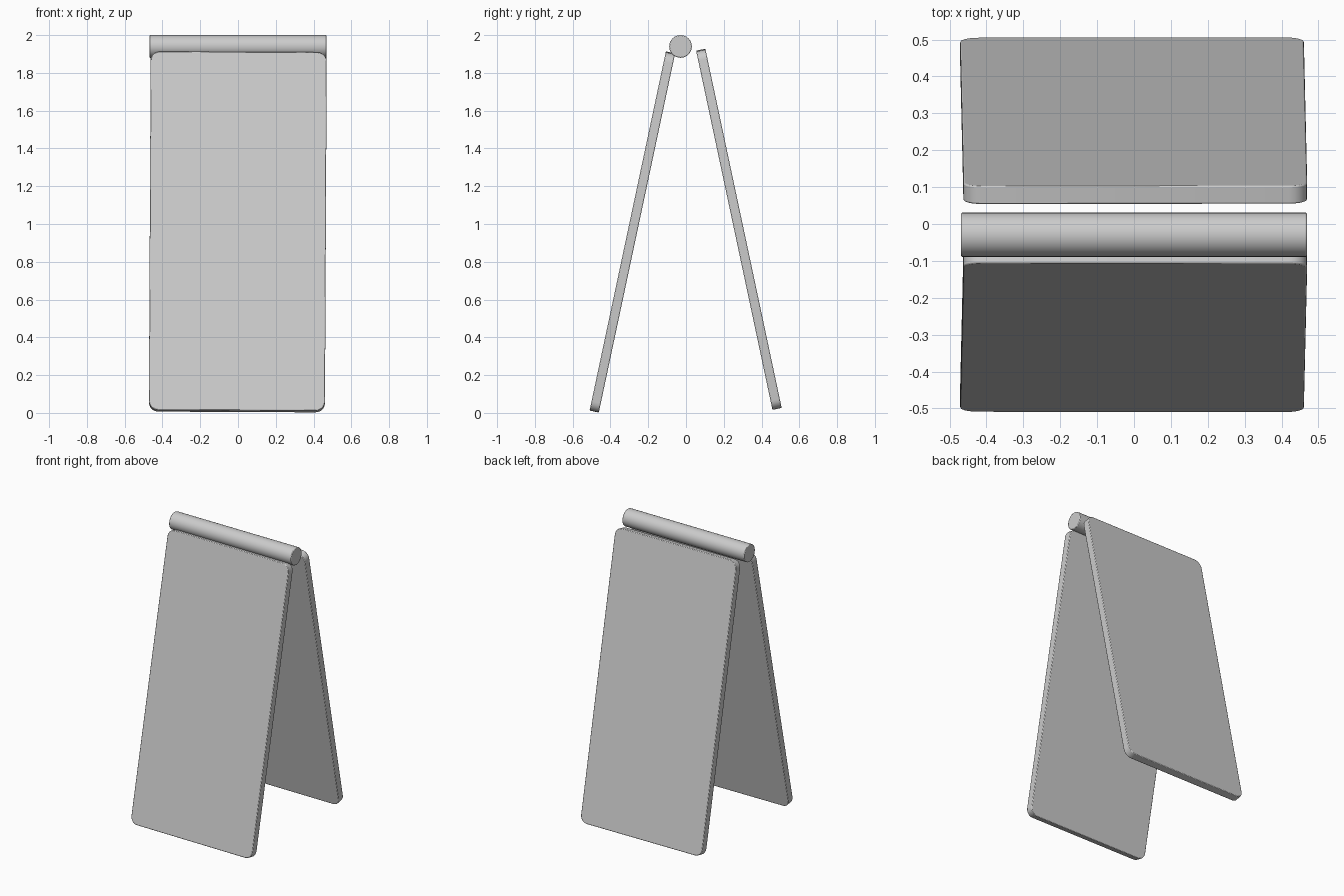
import bpy, bmesh, math
from mathutils import Matrix

if "Cube" in bpy.data.objects:
    bpy.data.objects.remove(bpy.data.objects["Cube"])


def finish(name, bm, matrix):
    mesh = bpy.data.meshes.new(name)
    bm.to_mesh(mesh)
    bm.free()
    obj = bpy.data.objects.new(name, mesh)
    bpy.context.collection.objects.link(obj)
    obj.matrix_world = matrix
    # tiny softening of the sharp rims
    bev = obj.modifiers.new("edge_softening", 'BEVEL')
    bev.width = 0.004
    bev.segments = 2
    bev.limit_method = 'ANGLE'
    bev.angle_limit = math.radians(50)
    bpy.ops.object.select_all(action='DESELECT')
    obj.select_set(True)
    bpy.context.view_layer.objects.active = obj
    bpy.ops.object.shade_smooth_by_angle(angle=math.radians(35))
    return obj


def panel(name, y, z, lean):
    # rounded board, leaning about x with a slight in-plane skew
    bm = bmesh.new()
    bmesh.ops.create_cube(bm, size=1)
    bmesh.ops.scale(bm, vec=(0.932, 0.05, 1.94), verts=bm.verts)
    corners = [e for e in bm.edges
               if abs(e.verts[0].co.y - e.verts[1].co.y) > 0.01]
    bmesh.ops.bevel(bm, geom=corners, offset=0.05, segments=5,
                    profile=0.5, affect='EDGES')
    m = (Matrix.Translation((-0.001, y, z))
         @ Matrix.Rotation(math.radians(lean), 4, 'X')
         @ Matrix.Rotation(math.radians(0.28), 4, 'Y'))
    return finish(name, bm, m)


# two leaning boards
panel("front_panel", -0.284, 0.958, -12)
panel("back_panel", 0.28, 0.972, 12)

# hinge bar along the top
bm = bmesh.new()
bmesh.ops.create_cone(bm, cap_ends=True, segments=32,
                      radius1=0.06, radius2=0.06, depth=0.938)
finish("hinge_bar", bm, Matrix.Translation((0, -0.029, 1.94))
       @ Matrix.Rotation(math.pi / 2, 4, 'Y'))
